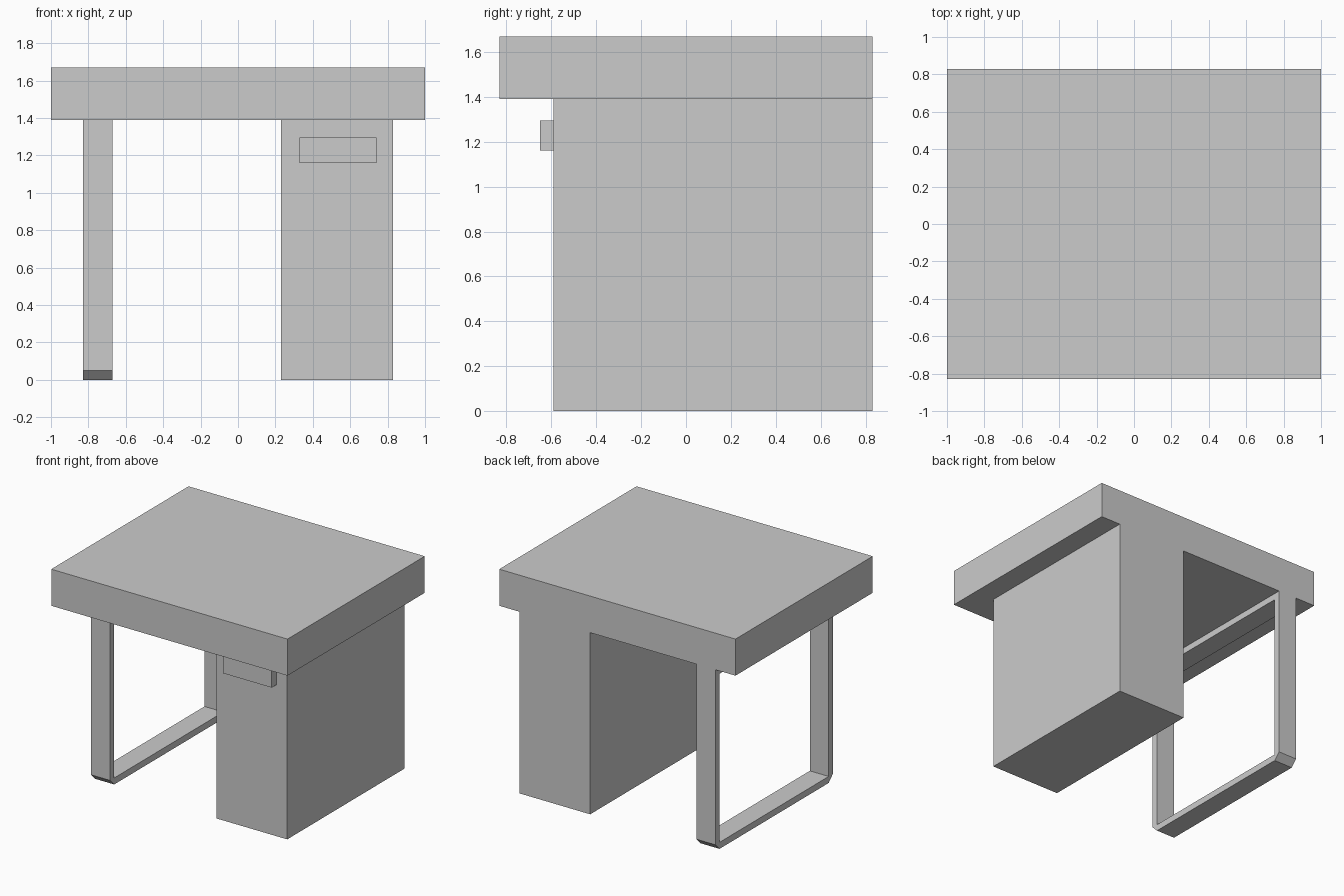
import bpy
from math import pi

if "Cube" in bpy.data.objects:
    bpy.data.objects.remove(bpy.data.objects["Cube"])


def box(name, x, y, z):
    """Box from (min, max) pairs on each axis."""
    bpy.ops.mesh.primitive_cube_add(size=1, location=[(a + b) / 2 for a, b in (x, y, z)])
    obj = bpy.context.object
    obj.name = name
    obj.scale = [b - a for a, b in (x, y, z)]
    bpy.ops.object.transform_apply(location=False, rotation=False, scale=True)
    return obj


FRONT, BACK, TOP = -0.59, 0.83, 1.39

# Thick slab top, drawer cabinet and its pull
box("desk_top", (-1, 1), (-0.83, 0.83), (TOP, 1.67))
box("cabinet", (0.23, 0.83), (FRONT, BACK), (0, TOP))
box("drawer_pull", (0.33, 0.74), (-0.65, FRONT), (1.16, 1.295))

# Loop leg: flat bar frame in the YZ plane with chamfered lower corners
T = 0.05
outer = [(FRONT + T, 0), (BACK - T, 0), (BACK, T), (BACK, TOP), (FRONT, TOP), (FRONT, T)]
inner = [(FRONT + T, T), (BACK - T, T), (BACK - T, TOP - T), (FRONT + T, TOP - T)]
curve = bpy.data.curves.new("loop_leg", 'CURVE')
curve.dimensions = '2D'
curve.fill_mode = 'BOTH'
curve.extrude = 0.08
for pts in (outer, inner):
    s = curve.splines.new('POLY')
    s.points.add(len(pts) - 1)
    for p, (y, z) in zip(s.points, pts):
        p.co = (y, z, 0, 1)
    s.use_cyclic_u = True
leg = bpy.data.objects.new("loop_leg", curve)
bpy.context.collection.objects.link(leg)
leg.location.x = -0.75
leg.rotation_euler = (pi / 2, 0, pi / 2)
bpy.ops.object.select_all(action='DESELECT')
leg.select_set(True)
bpy.context.view_layer.objects.active = leg
bpy.ops.object.convert(target='MESH')
leg = bpy.context.object
leg.data.polygons.foreach_set("use_smooth", [False] * len(leg.data.polygons))

# Weld the frame and make its normals face outwards
bpy.ops.object.mode_set(mode='EDIT')
bpy.ops.mesh.select_all(action='SELECT')
bpy.ops.mesh.remove_doubles(threshold=0.0001)
bpy.ops.mesh.normals_make_consistent(inside=False)
bpy.ops.object.mode_set(mode='OBJECT')
